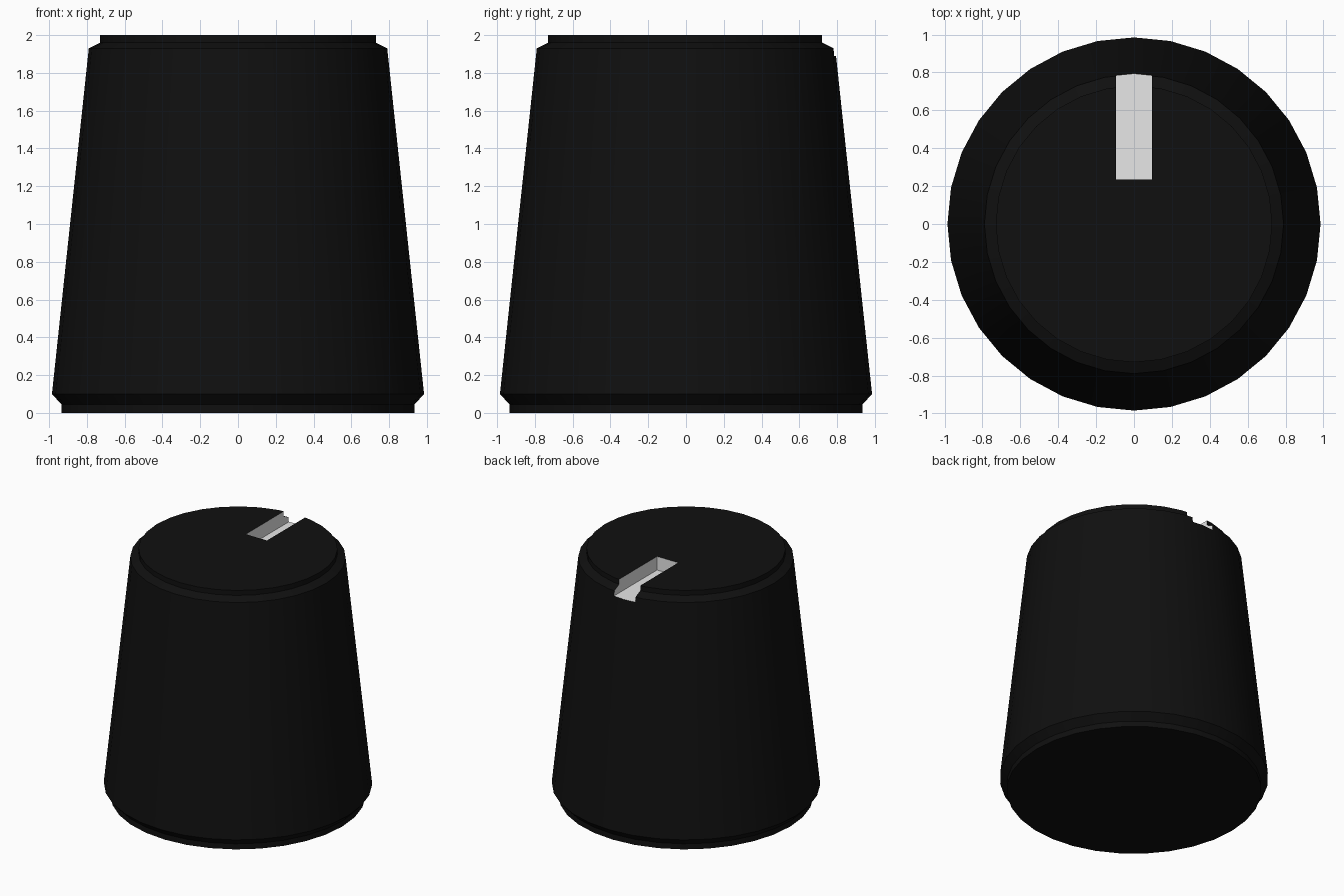
import bpy, bmesh, math

cube = bpy.data.objects.get("Cube")
if cube:
    bpy.data.objects.remove(cube, do_unlink=True)


def make_material(name, rgb):
    mat = bpy.data.materials.new(name)
    mat.use_nodes = True
    mat.diffuse_color = (*rgb, 1)
    mat.node_tree.nodes["Principled BSDF"].inputs["Base Color"].default_value = (*rgb, 1)
    return mat


def make_object(name, bm, *materials):
    bmesh.ops.recalc_face_normals(bm, faces=bm.faces)
    mesh = bpy.data.meshes.new(name)
    bm.to_mesh(mesh)
    bm.free()
    for mat in materials:
        mesh.materials.append(mat)
    obj = bpy.data.objects.new(name, mesh)
    bpy.context.collection.objects.link(obj)
    return obj


black = make_material("matte black", (0.005, 0.005, 0.005))
white = make_material("pointer white", (0.8, 0.8, 0.8))

# Tapered knob body: (radius, height) rings from the base to the cap
SIDES = 32
profile = [(0.935, 0), (0.935, 0.045), (0.985, 0.1),
           (0.79, 1.93), (0.73, 1.96), (0.73, 2)]
bm = bmesh.new()
rings = []
for r, z in profile:
    angles = [2 * math.pi * i / SIDES for i in range(SIDES)]
    rings.append([bm.verts.new((r * math.cos(a), r * math.sin(a), z)) for a in angles])
for low, high in zip(rings, rings[1:]):
    for i in range(SIDES):
        j = (i + 1) % SIDES
        bm.faces.new((low[i], low[j], high[j], high[i]))
bm.faces.new(rings[0])
bm.faces.new(rings[-1])
knob = make_object("knob_body", bm, black, white)

# Cutter for the pointer slot, open at the back rim
HALF_WIDTH, SLOT_START, SLOT_FLOOR = 0.095, 0.235, 1.89
bm = bmesh.new()
bmesh.ops.create_cube(bm, size=1)
for v in bm.verts:
    v.co.x *= 2 * HALF_WIDTH
    v.co.y = SLOT_START if v.co.y < 0 else 1.2
    v.co.z = SLOT_FLOOR if v.co.z < 0 else 2.2
cutter = make_object("slot_cutter", bm, white)
cutter.hide_render = True

cut = knob.modifiers.new("pointer_slot", "BOOLEAN")
cut.operation = "DIFFERENCE"
cut.solver = "EXACT"
cut.object = cutter
bpy.context.view_layer.objects.active = knob
knob.select_set(True)
bpy.ops.object.modifier_apply(modifier=cut.name)
bpy.data.objects.remove(cutter, do_unlink=True)

# Paint the floor, side walls and end wall of the slot
for face in knob.data.polygons:
    c, n = face.center, face.normal
    floor = n.z > 0.99 and abs(c.z - SLOT_FLOOR) < 0.01
    side = abs(n.x) > 0.99 and abs(abs(c.x) - HALF_WIDTH) < 0.01
    end = n.y > 0.99 and abs(c.y - SLOT_START) < 0.01
    face.material_index = 1 if floor or side or end else 0

bpy.ops.object.shade_smooth_by_angle(angle=math.radians(30))
